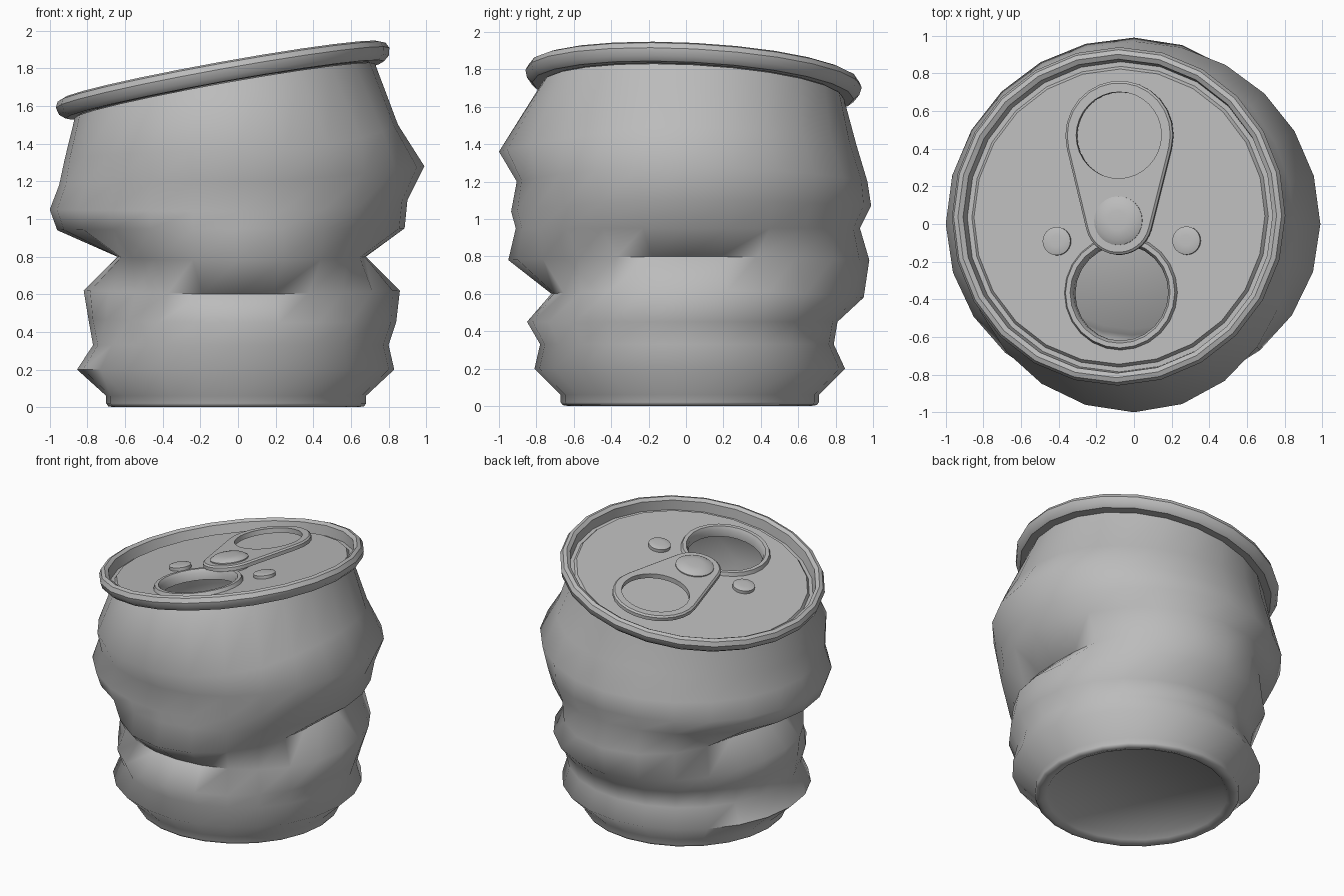
import bpy, bmesh, math
from mathutils import Matrix, Vector

if "Cube" in bpy.data.objects:
    bpy.data.objects.remove(bpy.data.objects["Cube"], do_unlink=True)

GREY = (0.5, 0.5, 0.5, 1)
metal = bpy.data.materials.new("plain_grey_metal")
metal.use_nodes = True
metal.diffuse_color = GREY
metal.node_tree.nodes["Principled BSDF"].inputs["Base Color"].default_value = GREY

SIDES = 24
# Frame of the tilted lid
normal = Vector((-0.18, 0.053, 1)).normalized()
tilt = Vector((0, 0, 1)).rotation_difference(normal).to_matrix().to_4x4()
LID = Matrix.Translation((-0.08, 0.04, 1.74)) @ tilt


def finish(name, bm, matrix=None, angle=40, recalc=True):
    if recalc:
        bmesh.ops.recalc_face_normals(bm, faces=bm.faces)
    if matrix:
        bm.transform(matrix)
    mesh = bpy.data.meshes.new(name)
    bm.to_mesh(mesh)
    bm.free()
    mesh.materials.append(metal)
    ob = bpy.data.objects.new(name, mesh)
    bpy.context.collection.objects.link(ob)
    bpy.ops.object.select_all(action="DESELECT")
    ob.select_set(True)
    bpy.context.view_layer.objects.active = ob
    bpy.ops.object.shade_smooth_by_angle(angle=math.radians(angle))


def loft(bm, rings, closed=False):
    loops = [[bm.verts.new(p) for p in ring] for ring in rings]
    pairs = list(zip(loops, loops[1:]))
    if closed:
        pairs.append((loops[-1], loops[0]))
    for a, b in pairs:
        for i in range(len(a)):
            j = (i + 1) % len(a)
            bm.faces.new((a[i], a[j], b[j], b[i]))
    return loops


def circle(r, z=0, cx=0, cy=0, n=SIDES):
    return [(cx + r * math.cos(math.tau * i / n), cy + r * math.sin(math.tau * i / n), z)
            for i in range(n)]


# Crumpled body: (height, radius) along the left, back, right and front
sides = [
    [(.2, .83), (.33, .80), (.45, .84), (.62, .86), (.8, .68), (.95, .885), (1.1, .9), (1.28, .99), (1.5, .85)],
    [(.2, .85), (.33, .79), (.45, .81), (.58, .95), (.78, .98), (.95, .93), (1.07, .99), (1.2, .97), (1.4, .91)],
    [(.2, .855), (.33, .77), (.47, .795), (.62, .82), (.8, .64), (.94, .96), (1.05, 1.0), (1.18, .95), (1.32, .92)],
    [(.2, .81), (.33, .78), (.45, .85), (.6, .72), (.78, .95), (.95, .91), (1.04, .935), (1.2, .905), (1.36, 1.0)],
]


def body_ring(k):
    ring = []
    for i in range(SIDES):
        a = math.tau * i / SIDES
        w = [max(0, math.cos(a - d * math.pi / 2)) ** 2 for d in range(4)]
        z = sum(w[d] * sides[d][k][0] for d in range(4))
        r = sum(w[d] * sides[d][k][1] for d in range(4))
        ring.append((r * math.cos(a), r * math.sin(a), z))
    return ring


bm = bmesh.new()
foot = [(.58, .05), (.61, .015), (.65, 0), (.68, .005), (.69, .02), (.69, .06)]
rings = [circle(r, z, -0.01, 0.02) for r, z in foot]
rings += [body_ring(k) for k in range(len(sides[0]))]
rings.append([LID @ Vector(p) for p in circle(.81, -.06)])
loops = loft(bm, rings)
bm.faces.new(list(reversed(loops[0])))
finish("can_body", bm, angle=75, recalc=False)

# Rolled rim with the sunken groove inside it
bm = bmesh.new()
rim = [(.80, -.055), (.86, -.055), (.89, -.03), (.9, .01), (.885, .04), (.86, .05),
       (.835, .035), (.825, -.035), (.80, -.035), (.785, -.015), (.765, -.015)]
loft(bm, [circle(r, z) for r, z in rim])
finish("rolled_rim", bm, LID, recalc=False)

# Lid plate with the drinking hole
LZ = -0.015
HX, HY = 0.01, -0.405
bm = bmesh.new()
edges = []
for ring in (circle(.765, LZ), circle(.265, LZ, HX, HY)):
    vs = [bm.verts.new(p) for p in ring]
    edges += [bm.edges.new((vs[i], vs[(i + 1) % SIDES])) for i in range(SIDES)]
bmesh.ops.triangle_fill(bm, edges=edges, use_beauty=True, normal=(0, 0, 1))
finish("lid_plate", bm, LID)

# Raised lip around the hole
bm = bmesh.new()
lip = [(.305, LZ), (.295, LZ + .025), (.27, LZ + .025), (.255, LZ), (.255, LZ - .05), (.265, LZ - .05)]
loft(bm, [circle(r, z, HX, HY) for r, z in lip], closed=True)
finish("hole_lip", bm, LID)


# Pull tab: tapered outline round two circles, with a finger hole
def tab_outline(grow, z):
    big, small, top, low = .29 + grow, .18 + grow, .43, -.025
    lean = math.asin((big - small) / (top - low))
    pts = []
    for cy, r, start, sweep in ((top, big, -lean, math.pi + 2 * lean),
                                (low, small, math.pi + lean, math.pi - 2 * lean)):
        for i in range(16):
            a = start + sweep * i / 15
            pts.append((.005 + r * math.cos(a), cy + r * math.sin(a), z))
    return pts


def ring_edges(vs):
    return [bm.edges.get((vs[i], vs[i - 1])) or bm.edges.new((vs[i], vs[i - 1]))
            for i in range(len(vs))]


bm = bmesh.new()
T0, T1 = LZ + .025, LZ + .06
levels = [[bm.verts.new(p) for p in tab_outline(grow, z)]
          for z, grow in ((T0, 0), (T1 - .01, 0), (T1, -.012))]
holes = [[bm.verts.new(p) for p in circle(.23, z, .005, .43, 32)] for z in (T0, T1)]
for a, b in ((levels[0], levels[1]), (levels[1], levels[2]), (holes[0], holes[1])):
    for i in range(len(a)):
        bm.faces.new((a[i - 1], a[i], b[i], b[i - 1]))
for outer, inner in ((levels[0], holes[0]), (levels[2], holes[1])):
    bmesh.ops.triangle_fill(bm, edges=ring_edges(outer) + ring_edges(inner), use_beauty=True)
finish("pull_tab", bm, LID, angle=30)


# Rivet and the two small bumps
def button(name, x, y, r, z, h):
    bm = bmesh.new()
    loops = loft(bm, [circle(r, z, x, y), circle(r, z + h * .75, x, y),
                      circle(r * .8, z + h * .93, x, y), circle(r * .4, z + h, x, y)])
    bm.faces.new(loops[-1])
    finish(name, bm, LID, angle=50)


button("rivet", .005, -.025, .13, LZ, .09)
for side, x in (("right", -.335), ("left", .365)):
    button("bump_" + side, x, -.13, .075, LZ, .03)
